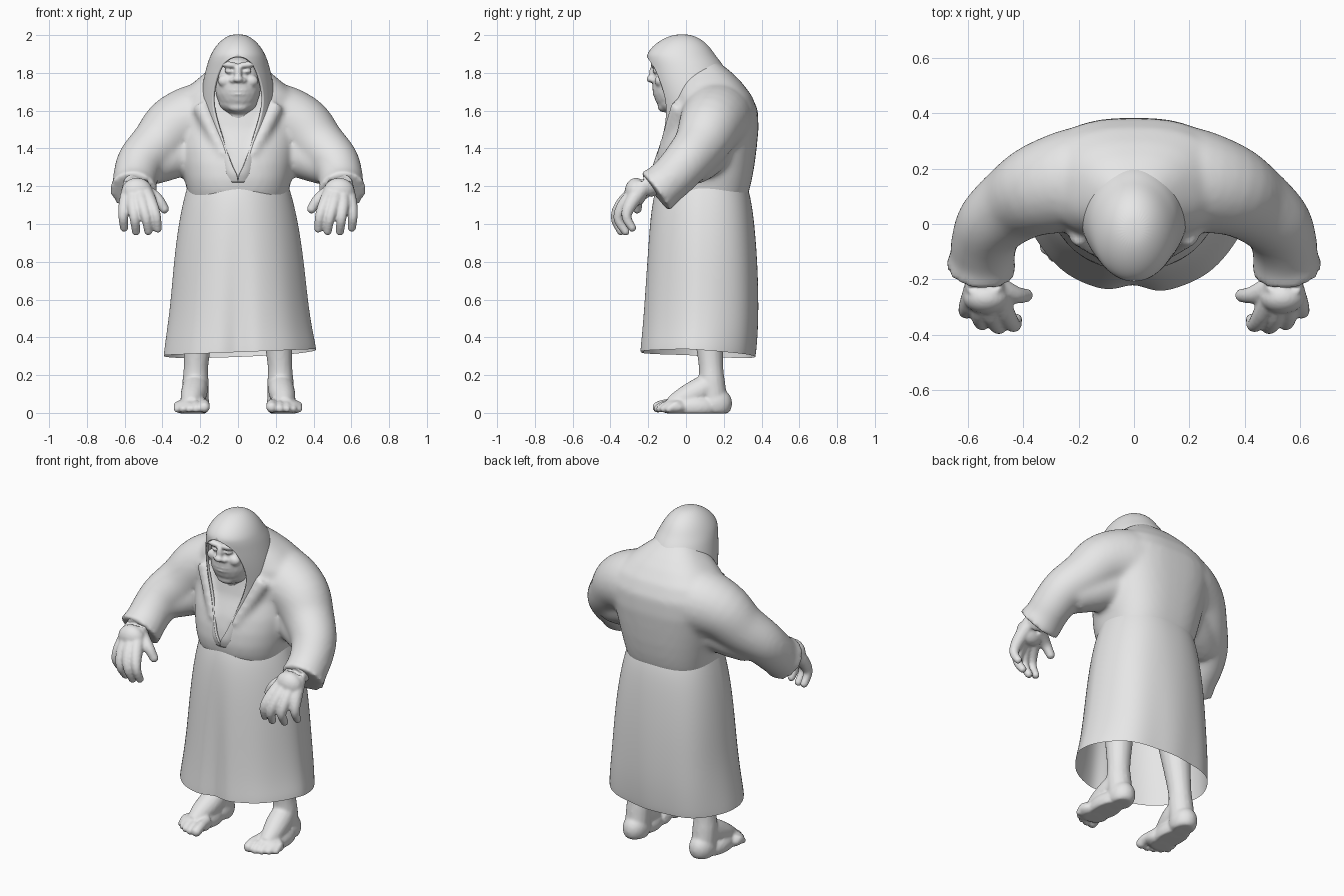
import bpy, bmesh, math
from mathutils import Vector, Matrix

if "Cube" in bpy.data.objects:
    bpy.data.objects.remove(bpy.data.objects["Cube"])

GREY = (0.8, 0.8, 0.8, 1)
clay = bpy.data.materials.new("plain grey")
clay.use_nodes = True
clay.diffuse_color = GREY
clay.node_tree.nodes["Principled BSDF"].inputs["Base Color"].default_value = GREY


def finish(name, bm):
    """Turn a bmesh into a smooth shaded object."""
    bmesh.ops.remove_doubles(bm, verts=bm.verts, dist=0.0005)
    bmesh.ops.recalc_face_normals(bm, faces=bm.faces)
    mesh = bpy.data.meshes.new(name)
    bm.to_mesh(mesh)
    bm.free()
    for p in mesh.polygons:
        p.use_smooth = True
    mesh.materials.append(clay)
    ob = bpy.data.objects.new(name, mesh)
    bpy.context.collection.objects.link(ob)
    return ob


def fuse(name, bm, voxel, rounds, mirror=False):
    """Melt overlapping solids into one soft skin."""
    ob = finish(name, bm)
    m = ob.modifiers.new("melt", "REMESH")
    m.mode, m.voxel_size, m.use_smooth_shade = "VOXEL", voxel, True
    m = ob.modifiers.new("soften", "SMOOTH")
    m.factor, m.iterations = 0.5, rounds
    if mirror:
        ob.modifiers.new("mirror", "MIRROR").use_mirror_merge = False


def sheet(name, bm):
    """Make a rounded cloth sheet."""
    ob = finish(name, bm)
    m = ob.modifiers.new("round", "SUBSURF")
    m.levels = m.render_levels = 2
    return ob


def bridge(bm, rings):
    for a, b in zip(rings, rings[1:]):
        for i in range(len(a) - 1):
            bm.faces.new((a[i], a[i + 1], b[i + 1], b[i]))


def loft(bm, rows, n=32, front=2.0, back=2.0, caps=()):
    """Rows are z, front y, back y, half width and optional half gap at the front."""
    rings = []
    for z, yf, yb, rx, *gap in rows:
        g = math.asin(gap[0] / rx) if gap else 0
        ring = []
        for i in range(n + 1):
            a = -math.pi / 2 + g + (2 * math.pi - 2 * g) * i / n
            c, s = math.cos(a), math.sin(a)
            e = 2 / (front if s < 0 else back)
            x = rx * math.copysign(abs(c) ** e, c)
            y = (yf + yb) / 2 + (yb - yf) / 2 * math.copysign(abs(s) ** e, s)
            ring.append(bm.verts.new((x, y, z)))
        rings.append(ring)
    bridge(bm, rings)
    for k in caps:
        bm.faces.new(rings[k][:-1])


def blob(bm, at, size, turn=0.0):
    mat = Matrix.Translation(at) @ Matrix.Rotation(turn, 4, "Y") @ Matrix.Diagonal((*size, 1))
    bmesh.ops.create_icosphere(bm, subdivisions=3, radius=1, matrix=mat)


def spline(path, steps=4):
    """Round a path of x, y, z, radius points."""
    p = [Vector(q) for q in path]
    p = [p[0]] + p + [p[-1]]
    out = []
    for a, b, c, d in zip(p, p[1:], p[2:], p[3:]):
        for t in (k / steps for k in range(steps)):
            out.append((2 * b + (c - a) * t + (2 * a - 5 * b + 4 * c - d) * t * t
                        + (3 * b - a - 3 * c + d) * t ** 3) / 2)
    return out + [p[-1]]


def limb(bm, path, side=1, n=16, tip=False):
    """Sweep circles along a rounded path."""
    path = spline(path)
    pts = [Vector((side * p[0], p[1], p[2])) for p in path]
    across, rings = None, []
    for i, p in enumerate(pts):
        t = (pts[min(i + 1, len(pts) - 1)] - pts[max(i - 1, 0)]).normalized()
        if across is None:
            across = t.orthogonal()
        across = (across - t * across.dot(t)).normalized()
        other = t.cross(across)
        ring = [bm.verts.new(p + path[i][3] * (across * math.cos(a) + other * math.sin(a)))
                for a in (2 * math.pi * k / n for k in range(n))]
        rings.append(ring + ring[:1])
    bridge(bm, rings)
    bm.faces.new(rings[0][:-1])
    bm.faces.new(rings[-1][:-1])
    if tip:
        blob(bm, pts[-1], [path[-1][3]] * 3)


# Robe top: broad hunched torso with both sleeves
bm = bmesh.new()
loft(bm, [(1.08, -.12, .3, .245), (1.18, -.16, .336, .27), (1.24, -.168, .35, .284),
          (1.32, -.16, .364, .3), (1.4, -.138, .374, .315), (1.5, -.095, .384, .33),
          (1.6, -.075, .381, .335), (1.68, -.065, .348, .31), (1.75, -.05, .295, .235),
          (1.8, -.03, .245, .175), (1.86, 0, .17, .1)],
     n=48, front=2.3, back=2.6, caps=(0, -1))
for s in (1, -1):
    limb(bm, [(.05, .17, 1.53, .19), (.19, .16, 1.555, .193), (.33, .128, 1.515, .17),
              (.425, .078, 1.42, .145), (.51, .008, 1.335, .128), (.54, -.06, 1.26, .12),
              (.547, -.12, 1.205, .118), (.553, -.165, 1.17, .13)], s, 24)
    # loose cloth under the arm
    limb(bm, [(.26, .12, 1.4, .13), (.37, .08, 1.35, .12), (.47, .03, 1.31, .108)], s, 20)
    # lapel fold
    limb(bm, [(.2, -.03, 1.63, .05), (.14, -.08, 1.5, .038), (.07, -.14, 1.36, .02)], s, 12)
fuse("robe_top", bm, 0.015, 10)

# Skirt: flared, with folds growing toward the hem
bm = bmesh.new()
loft(bm, [(.31, -.262, .365, .4), (.34, -.26, .37, .397), (.45, -.25, .38, .38),
          (.6, -.238, .382, .36), (.8, -.222, .377, .343), (1.0, -.203, .362, .317),
          (1.15, -.177, .342, .284), (1.24, -.14, .31, .255)], n=64, front=1.8, back=2.4)
for v in bm.verts:
    drop = (1.24 - v.co.z) / 0.93
    k = 1 + 0.01 * drop * math.cos(8 * math.atan2(v.co.x, v.co.y - .07))
    v.co.x = v.co.x * k + 0.01 * drop
    v.co.y *= k
    if v.co.y < 0:
        v.co.y += 0.045 * drop * math.exp(-(v.co.x / .07) ** 2)
    if v.co.z < 0.36:
        v.co.z += 0.012 + 0.04 * v.co.x - 0.07 * max(v.co.y, 0)
sheet("skirt", bm)

# Hood and open collar in one sheet
bm = bmesh.new()
loft(bm, [(2.005, -.06, .02, .035), (1.98, -.125, .08, .082), (1.94, -.18, .125, .12),
          (1.895, -.213, .155, .146), (1.87, -.212, .175, .156, .06), (1.83, -.203, .205, .168, .095),
          (1.75, -.19, .24, .187, .125), (1.65, -.162, .25, .2, .14),
          (1.55, -.142, .2, .19, .118), (1.45, -.146, .12, .155, .082),
          (1.35, -.174, .05, .12, .05), (1.29, -.185, .02, .1, .025),
          (1.26, -.186, 0, .09, .005), (1.22, -.17, 0, .085)],
     caps=(0,))
hood = sheet("hood", bm)
m = hood.modifiers.new("cloth", "SOLIDIFY")
m.thickness, m.offset = 0.014, -1

# Head: heavy brow, broad nose and wide jaw
bm = bmesh.new()
blob(bm, (0, -.06, 1.73), (.122, .118, .155))
blob(bm, (0, -.065, 1.65), (.103, .088, .07))
blob(bm, (0, -.12, 1.622), (.055, .03, .03))
blob(bm, (0, -.176, 1.795), (.02, .02, .045))
blob(bm, (0, -.186, 1.767), (.027, .024, .019))
blob(bm, (0, -.15, 1.717), (.065, .026, .022))
blob(bm, (0, -.16, 1.708), (.055, .018, .009))
blob(bm, (0, -.158, 1.688), (.05, .018, .01))
for s in (1, -1):
    blob(bm, (s * .045, -.158, 1.842), (.055, .03, .018), -s * .12)
    blob(bm, (s * .046, -.158, 1.808), (.026, .018, .013), -s * .15)
    blob(bm, (s * .027, -.172, 1.76), (.018, .018, .014))
    blob(bm, (s * .068, -.138, 1.757), (.04, .028, .032))
limb(bm, [(0, .03, 1.45, .08), (0, -.02, 1.65, .085)])
fuse("head", bm, 0.007, 4)

# Hands: wrist, palm and curled fingers
bm = bmesh.new()
limb(bm, [(.55, -.1, 1.24, .06), (.54, -.21, 1.205, .068)])
blob(bm, (.535, -.265, 1.17), (.083, .06, .075))
fingers = [((.467, -.32, 1.12), (.435, -.365, 1.045), (.425, -.345, .975)),
           ((.51, -.33, 1.115), (.487, -.372, 1.035), (.475, -.345, .962)),
           ((.555, -.32, 1.11), (.547, -.358, 1.03), (.54, -.32, .96)),
           ((.595, -.29, 1.11), (.607, -.315, 1.04), (.603, -.285, .98))]
for base, mid, end in fingers:
    root = (.54 + (base[0] - .53) * .4, -.22, 1.205)
    limb(bm, [(*root, .045), (*base, .037), (*mid, .027), (*end, .022)], 1, 12, True)
limb(bm, [(.51, -.22, 1.18, .045), (.43, -.255, 1.135, .032), (.39, -.258, 1.08, .025)], 1, 12, True)
fuse("hands", bm, 0.008, 3, True)

# Bare legs and feet
bm = bmesh.new()
limb(bm, [(.17, .09, 1.0, .12), (.19, .1, .7, .105), (.21, .12, .42, .078),
          (.222, .132, .25, .065), (.225, .137, .16, .07), (.225, .15, .06, .07)])
blob(bm, (.225, .155, .05), (.074, .09, .085))
limb(bm, [(.225, .13, .15, .066), (.232, .06, .11, .07), (.242, -.01, .075, .062),
          (.247, -.08, .04, .045)])
blob(bm, (.24, .04, .03), (.08, .14, .07))
blob(bm, (.247, -.055, .03), (.095, .075, .045))
toes = [(.178, -.148, .03), (.221, -.15, .022), (.258, -.138, .021),
        (.292, -.117, .02), (.322, -.09, .019)]
for x, y, r in toes:
    limb(bm, [(.22 + (x - .22) * .7, -.03, .05, r), (x, y + .035, .044, r * .95), (x, y, r, r)],
         1, 12, True)
for v in bm.verts:
    v.co.z = max(v.co.z, -.003)
fuse("legs_and_feet", bm, 0.009, 4, True)
